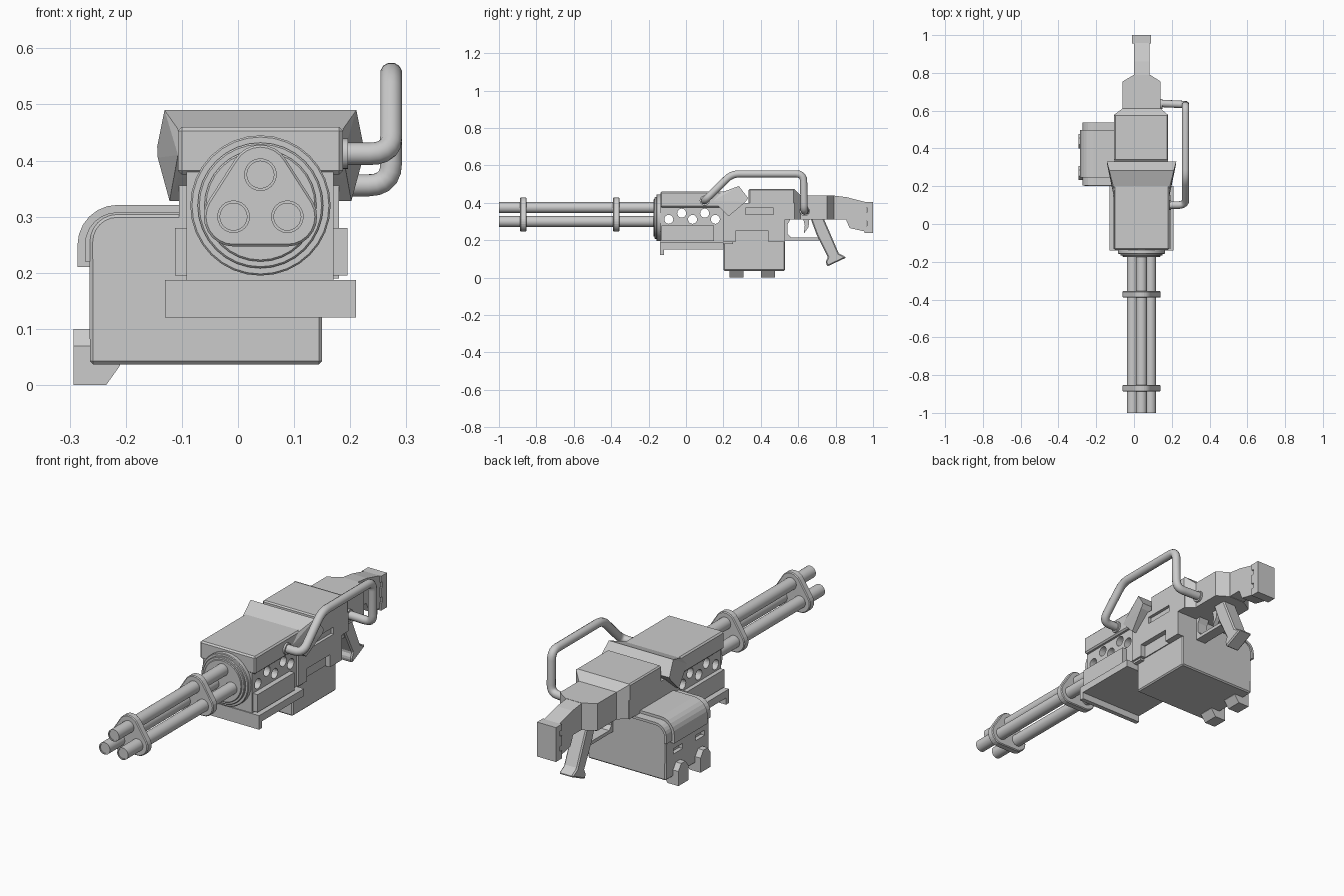
import bpy, bmesh, math
from mathutils import Vector

if "Cube" in bpy.data.objects:
    bpy.data.objects.remove(bpy.data.objects["Cube"])

CX, CZ = 0.04, 0.32          # barrel cluster axis


def finish(name, bm, bevel=0.0, smooth=False):
    bmesh.ops.recalc_face_normals(bm, faces=bm.faces[:])
    me = bpy.data.meshes.new(name)
    bm.to_mesh(me)
    bm.free()
    ob = bpy.data.objects.new(name, me)
    bpy.context.collection.objects.link(ob)
    if bevel:
        m = ob.modifiers.new("bevel", 'BEVEL')
        m.width, m.segments, m.limit_method = bevel, 1, 'ANGLE'
    if smooth:
        bpy.ops.object.select_all(action='DESELECT')
        ob.select_set(True)
        bpy.context.view_layer.objects.active = ob
        bpy.ops.object.shade_smooth_by_angle(angle=math.radians(35))
    return ob


def prism(name, pts, axis, a, b, bevel=0.0, smooth=False):
    """Extrude a 2D profile along an axis from a to b."""
    put = {'X': lambda p, d: (d, p[0], p[1]),
           'Y': lambda p, d: (p[0], d, p[1]),
           'Z': lambda p, d: (p[0], p[1], d)}[axis]
    bm = bmesh.new()
    lo = [bm.verts.new(put(p, a)) for p in pts]
    hi = [bm.verts.new(put(p, b)) for p in pts]
    bm.faces.new(lo)
    bm.faces.new(hi)
    for i in range(len(pts)):
        j = (i + 1) % len(pts)
        bm.faces.new((lo[i], lo[j], hi[j], hi[i]))
    return finish(name, bm, bevel, smooth)


def box(name, x, y, z, bevel=0.0):
    return prism(name, [(x[0], y[0]), (x[1], y[0]), (x[1], y[1]), (x[0], y[1])],
                 'Z', z[0], z[1], bevel)


def hull(name, pts):
    bm = bmesh.new()
    for p in pts:
        bm.verts.new(p)
    bmesh.ops.convex_hull(bm, input=bm.verts[:])
    bmesh.ops.dissolve_limit(bm, angle_limit=0.01, verts=bm.verts[:], edges=bm.edges[:])
    return finish(name, bm)


def arc(cx, cz, r, a0, a1, n):
    return [(cx + r * math.cos(math.radians(a0 + (a1 - a0) * i / n)),
             cz + r * math.sin(math.radians(a0 + (a1 - a0) * i / n))) for i in range(n + 1)]


def circle(cx, cz, r, n=32):
    return arc(cx, cz, r, 0, 360, n)[:-1]


def cut(target, cutter):
    m = target.modifiers.new("cut", 'BOOLEAN')
    m.operation, m.object, m.solver = 'DIFFERENCE', cutter, 'EXACT'
    cutter.hide_render = True
    cutter.hide_set(True)


def rect(x0, x1, y, z0, z1):
    return [(x, y, z) for x in (x0, x1) for z in (z0, z1)]


# Three barrels with recessed muzzles
barrels = [(CX, 0.375), (CX - 0.048, 0.3), (CX + 0.048, 0.3)]
for i, (x, z) in enumerate(barrels):
    ob = prism(f"barrel_{i+1}", circle(x, z, 0.029, 24), 'Y', -1.0, -0.12, 0, True)
    cut(ob, prism(f"muzzle_cutter_{i+1}", circle(x, z, 0.024, 24), 'Y', -1.05, -0.996))


# Rounded triangular barrel clamps
def clamp(r):
    return (arc(*barrels[0], r, 30, 150, 8) + arc(*barrels[1], r, 150, 270, 8)
            + arc(*barrels[2], r, -90, 30, 8))


for name, y in (("front_clamp", -0.887), ("rear_clamp", -0.39)):
    prism(name, clamp(0.053), 'Y', y, y + 0.035, 0.004)

# Stepped collar where barrels enter the body
for i, (r, y) in enumerate(((0.125, -0.158), (0.112, -0.168), (0.1, -0.174))):
    prism(f"barrel_collar_{i+1}", circle(CX, CZ, r), 'Y', y, -0.12, 0.003, True)

# Forward receiver pierced by vent holes
receiver = box("front_receiver", (-0.092, 0.17), (-0.135, 0.25), (0.18, 0.39))
for i, y in enumerate((-0.092, -0.023, 0.035, 0.1, 0.157)):
    z = 0.345 if i % 2 else 0.312
    cut(receiver, prism(f"vent_cutter_{i+1}", circle(y, z, 0.024, 20), 'X', -0.3, 0.4))

# Upper cover and flared sight guard
box("top_cover", (-0.107, 0.187), (-0.137, 0.23), (0.375, 0.46), 0.007)
flare = []
for s in (-1, 1):
    for w, y, z in ((0.147, 0.19, 0.456), (0.147, 0.145, 0.41), (0.147, 0.185, 0.37),
                    (0.171, 0.283, 0.49), (0.184, 0.332, 0.425), (0.183, 0.318, 0.405),
                    (0.162, 0.228, 0.328)):
        flare.append((CX + s * w, y, z))
hull("flared_guard", flare)

# Side rails and lower tray with front lip
for name, x in (("left_rail", (-0.112, -0.085)), ("right_rail", (0.165, 0.195))):
    box(name, x, (-0.13, 0.15), (0.195, 0.28))
box("lower_tray", (-0.13, 0.21), (-0.14, 0.2), (0.152, 0.187))
box("tray_lip", (-0.13, 0.21), (-0.14, -0.118), (0.12, 0.16))

# Central receiver with recesses on its right side
body = box("central_receiver", (-0.105, 0.18), (0.2, 0.53), (0.19, 0.40))
cut(body, box("ejection_slot_cutter", (0.165, 0.25), (0.318, 0.468), (0.338, 0.372)))
cut(body, box("lower_recess_cutter", (0.155, 0.25), (0.265, 0.44), (0.18, 0.25)))
box("central_top_cover", (-0.105, 0.18), (0.335, 0.58), (0.39, 0.475), 0.006)
box("rear_body", (-0.105, 0.18), (0.52, 0.58), (0.31, 0.40))

# Tapers into the rear block and stock neck
hull("body_taper", rect(-0.105, 0.18, 0.578, 0.31, 0.475) + rect(-0.06, 0.14, 0.612, 0.31, 0.44))
box("rear_block", (-0.06, 0.14), (0.605, 0.755), (0.31, 0.44))
hull("rear_taper", rect(-0.06, 0.14, 0.755, 0.31, 0.44) + rect(0.0, 0.085, 0.79, 0.31, 0.44))

# Stock and butt pad with slots
prism("stock", [(0.78, 0.44), (0.86, 0.43), (0.965, 0.403), (0.965, 0.245), (0.875, 0.265),
                (0.855, 0.312), (0.78, 0.312)], 'X', 0.0, 0.082)
pad = box("butt_pad", (-0.01, 0.09), (0.955, 1.0), (0.24, 0.405))
for i, z in enumerate((0.29, 0.362)):
    cut(pad, box(f"pad_slot_cutter_{i+1}", (-0.1, 0.2), (0.955, 0.968), (z - 0.013, z + 0.013)))

# Grip, trigger and guard
prism("pistol_grip", [(0.665, 0.32), (0.735, 0.32), (0.817, 0.13), (0.858, 0.108), (0.755, 0.06),
                      (0.747, 0.085), (0.758, 0.11), (0.70, 0.225)], 'X', 0.005, 0.078, 0.006)
prism("trigger", [(0.625, 0.32), (0.66, 0.32), (0.655, 0.27), (0.63, 0.235), (0.635, 0.28)],
      'X', 0.03, 0.052)
prism("trigger_guard", [(0.52, 0.315), (0.56, 0.315), (0.543, 0.285), (0.543, 0.235), (0.56, 0.216),
                        (0.71, 0.216), (0.71, 0.2), (0.52, 0.2)], 'X', 0.015, 0.068)

# Ammunition box with rounded left shoulder and side slots
shoulder = arc(-0.215, 0.255, 0.05, 90, 180, 6)
ammo = prism("ammo_box", [(-0.264, 0.037), (0.15, 0.037), (0.15, 0.2), (-0.09, 0.2),
                          (-0.09, 0.305)] + shoulder, 'Y', 0.2, 0.53, 0.006)
for i, y in enumerate((0.272, 0.438)):
    cut(ammo, box(f"box_slot_cutter_{i+1}", (-0.3, -0.245), (y - 0.035, y + 0.035), (0.145, 0.17)))

# Curved feed cover, wide inner layer and narrow outer strap
for name, r, y0, y1, end in (("feed_cover", 0.058, 0.205, 0.538, 0.22),
                             ("feed_strap", 0.071, 0.245, 0.497, 0.21)):
    outer = arc(-0.215, 0.25, r, 90, 180, 6)
    inner = arc(-0.215, 0.25, 0.046, 180, 90, 6)
    prism(name, [(-0.09, 0.25 + r)] + outer + [(-0.215 - r, end), (-0.261, end)]
          + inner + [(-0.09, 0.296)], 'Y', y0, y1)

# Box latch lugs with peaked tops
for i, y in enumerate((0.232, 0.4)):
    lug = [(x, y + dy, z) for x in (-0.293, -0.235)
           for dy, z in ((0, 0), (0.076, 0), (0, 0.07), (0.076, 0.07), (0.022, 0.1), (0.054, 0.1))]
    lug += [(-0.21, y + dy, z) for dy, z in ((0, 0.035), (0.076, 0.035), (0, 0.07),
                                             (0.076, 0.07), (0.022, 0.1), (0.054, 0.1))]
    hull(f"latch_lug_{i+1}", lug)

# Carry handle swept along a rounded path
path = [Vector(p) for p in ((0.16, 0.1, 0.412), (0.273, 0.1, 0.412), (0.273, 0.245, 0.555),
                            (0.273, 0.628, 0.555), (0.273, 0.632, 0.356), (0.11, 0.64, 0.356))]
pts = [path[0]]
for a, p, b in zip(path, path[1:], path[2:]):
    s, e = p + (a - p).normalized() * 0.04, p + (b - p).normalized() * 0.04
    for k in range(6):
        t = k / 5
        pts.append(s * (1 - t) ** 2 + p * 2 * t * (1 - t) + e * t * t)
pts.append(path[-1])
cu = bpy.data.curves.new("carry_handle", 'CURVE')
cu.dimensions, cu.bevel_depth, cu.bevel_resolution, cu.use_fill_caps = '3D', 0.02, 4, True
sp = cu.splines.new('POLY')
sp.points.add(len(pts) - 1)
for q, p in zip(sp.points, pts):
    q.co = (*p, 1)
    q.radius = 1
sp.use_smooth = True
bpy.context.collection.objects.link(bpy.data.objects.new("carry_handle", cu))
prism("front_handle_flange", circle(0.1, 0.412, 0.027, 20), 'X', 0.17, 0.196, 0, True)
prism("rear_handle_flange", circle(0.635, 0.356, 0.027, 20), 'X', 0.13, 0.15, 0, True)
